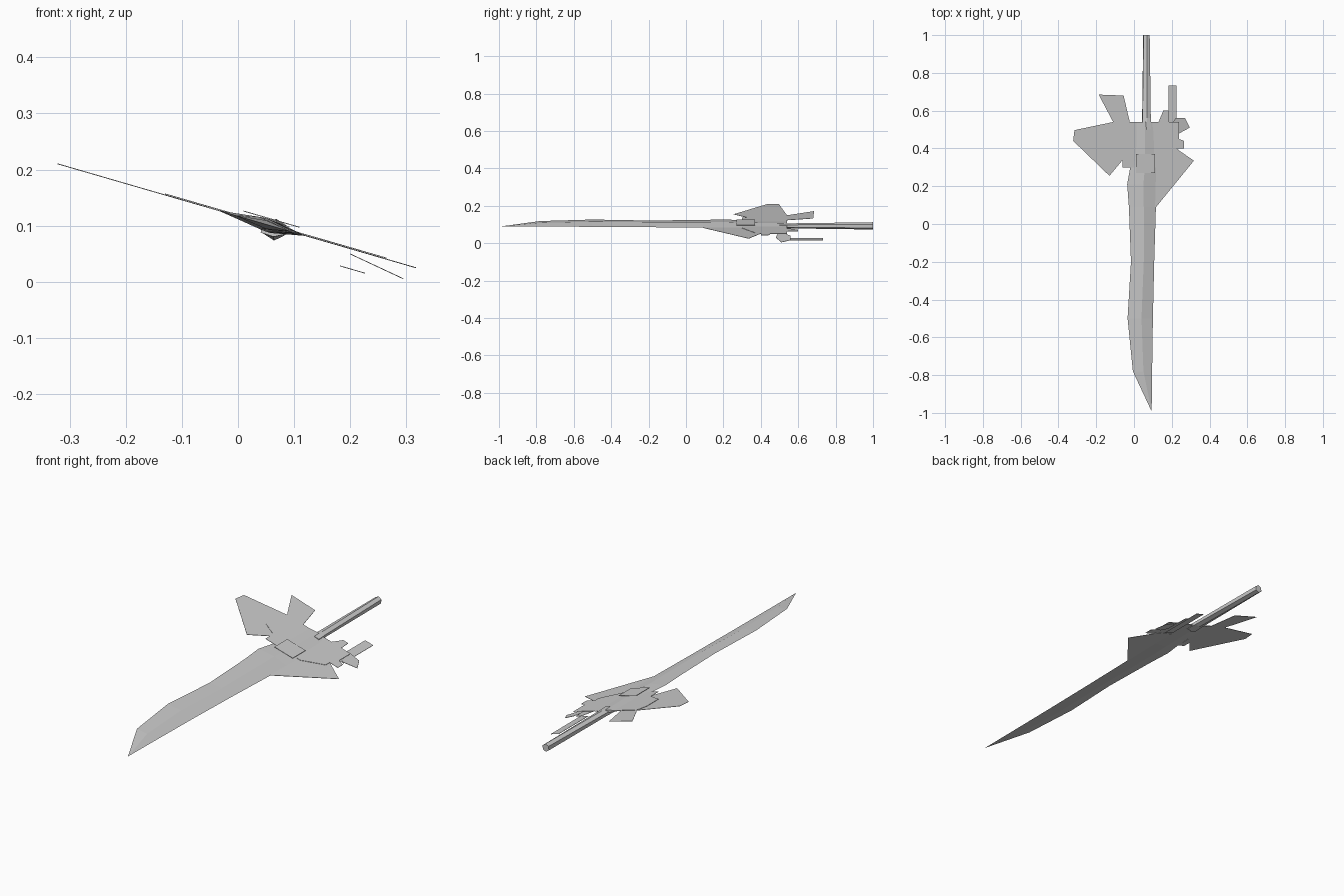
import bpy, bmesh, math
from mathutils import Vector

if "Cube" in bpy.data.objects:
    bpy.data.objects.remove(bpy.data.objects["Cube"], do_unlink=True)

steel = bpy.data.materials.new("grey_steel")
steel.use_nodes = True
GREY = (0.6, 0.6, 0.6, 1)
steel.diffuse_color = GREY
steel.node_tree.nodes["Principled BSDF"].inputs["Base Color"].default_value = GREY


def tilt(x, slope=-0.29):
    """Height of the tilted plane the sword lies in."""
    return 0.117 + slope * x


def finish(name, bm):
    bmesh.ops.recalc_face_normals(bm, faces=bm.faces[:])
    mesh = bpy.data.meshes.new(name)
    bm.to_mesh(mesh)
    bm.free()
    mesh.materials.append(steel)
    obj = bpy.data.objects.new(name, mesh)
    bpy.context.collection.objects.link(obj)
    return obj


def plate(name, outline, lift=0.0, slope=-0.29, thick=0.0016):
    """Thin sheet cut to an outline seen from above."""
    bm = bmesh.new()
    face = bm.faces.new([bm.verts.new((x, y, tilt(x, slope) + lift - thick / 2))
                         for x, y in outline])
    ext = bmesh.ops.extrude_face_region(bm, geom=[face])
    verts = [v for v in ext["geom"] if isinstance(v, bmesh.types.BMVert)]
    bmesh.ops.translate(bm, verts=verts, vec=(0, 0, thick))
    return finish(name, bm)


def loft(name, rings):
    """Skin a closed solid through equal rings of points."""
    bm = bmesh.new()
    rows = [[bm.verts.new(p) for p in ring] for ring in rings]
    for a, b in zip(rows, rows[1:]):
        for i in range(len(a)):
            j = (i + 1) % len(a)
            bm.faces.new((a[i], a[j], b[j], b[i]))
    bm.faces.new(rows[0])
    bm.faces.new(rows[-1])
    bmesh.ops.remove_doubles(bm, verts=bm.verts[:], dist=0.0002)
    return finish(name, bm)


# Blade: diamond section, y / left edge / right edge / ridge height
stations = [(-0.99, 0.0925, 0.0935, 0.0003), (-0.78, -0.006, 0.096, 0.007),
            (-0.50, -0.034, 0.100, 0.010), (-0.20, -0.016, 0.107, 0.011),
            (0.09, -0.027, 0.116, 0.011), (0.21, -0.036, 0.120, 0.011),
            (0.30, -0.020, 0.122, 0.011), (0.54, -0.015, 0.120, 0.007)]
rings = []
for y, xl, xr, h in stations:
    xm = xl + (xr - xl) * 0.55
    rings.append([(xl, y, tilt(xl)), (xm, y, tilt(xm) + h),
                  (xr, y, tilt(xr)), (xm, y, tilt(xm) - h * 1.2)])
loft("blade", rings)

# Handle: six-sided grip, flattened where it enters the guard
rings = []
for y, sx, sz in [(0.50, 1.45, 0.65), (0.56, 1.3, 0.7), (1.0, 0.97, 1.0)]:
    ring = []
    for k in range(6):
        a = math.radians(-95 + 60 * k)
        ring.append((0.066 + 0.0195 * sx * math.cos(a), y,
                     0.093 + 0.0195 * sz * math.sin(a)))
    rings.append(ring)
loft("handle", rings)

# Guard core plates
plate("guard_plate", [(-0.06, 0.30), (0.13, 0.30), (0.22, 0.37), (0.22, 0.40),
                      (0.265, 0.40), (0.265, 0.44), (0.237, 0.45), (0.237, 0.54),
                      (-0.11, 0.54), (-0.13, 0.49), (-0.13, 0.40), (-0.06, 0.36)], 0.002)
plate("guard_centre_plate", [(0.01, 0.27), (0.11, 0.27), (0.11, 0.37), (0.01, 0.37)], 0.012)

# Right-hand wings (model's right, -x)
plate("right_wing", [(-0.02, 0.33), (-0.055, 0.345), (-0.13, 0.255), (-0.322, 0.44),
                     (-0.315, 0.497), (-0.11, 0.54), (0.0, 0.54)])
plate("right_rear_wing", [(-0.02, 0.53), (-0.055, 0.68), (-0.187, 0.685), (-0.105, 0.53)])

# Left-hand wings and spikes (model's left, +x)
plate("left_wing", [(0.06, 0.09), (0.117, 0.09), (0.317, 0.335), (0.245, 0.385),
                    (0.20, 0.42), (0.06, 0.42)])
plate("left_rear_tab", [(0.12, 0.50), (0.13, 0.54), (0.155, 0.60), (0.182, 0.60), (0.187, 0.50)])
plate("left_spike", [(0.182, 0.50), (0.226, 0.50), (0.226, 0.732), (0.182, 0.732)], -0.036)
plate("left_shard", [(0.20, 0.49), (0.24, 0.48), (0.295, 0.51), (0.27, 0.56), (0.22, 0.56),
                     (0.20, 0.53)], 0.026, -0.467)
